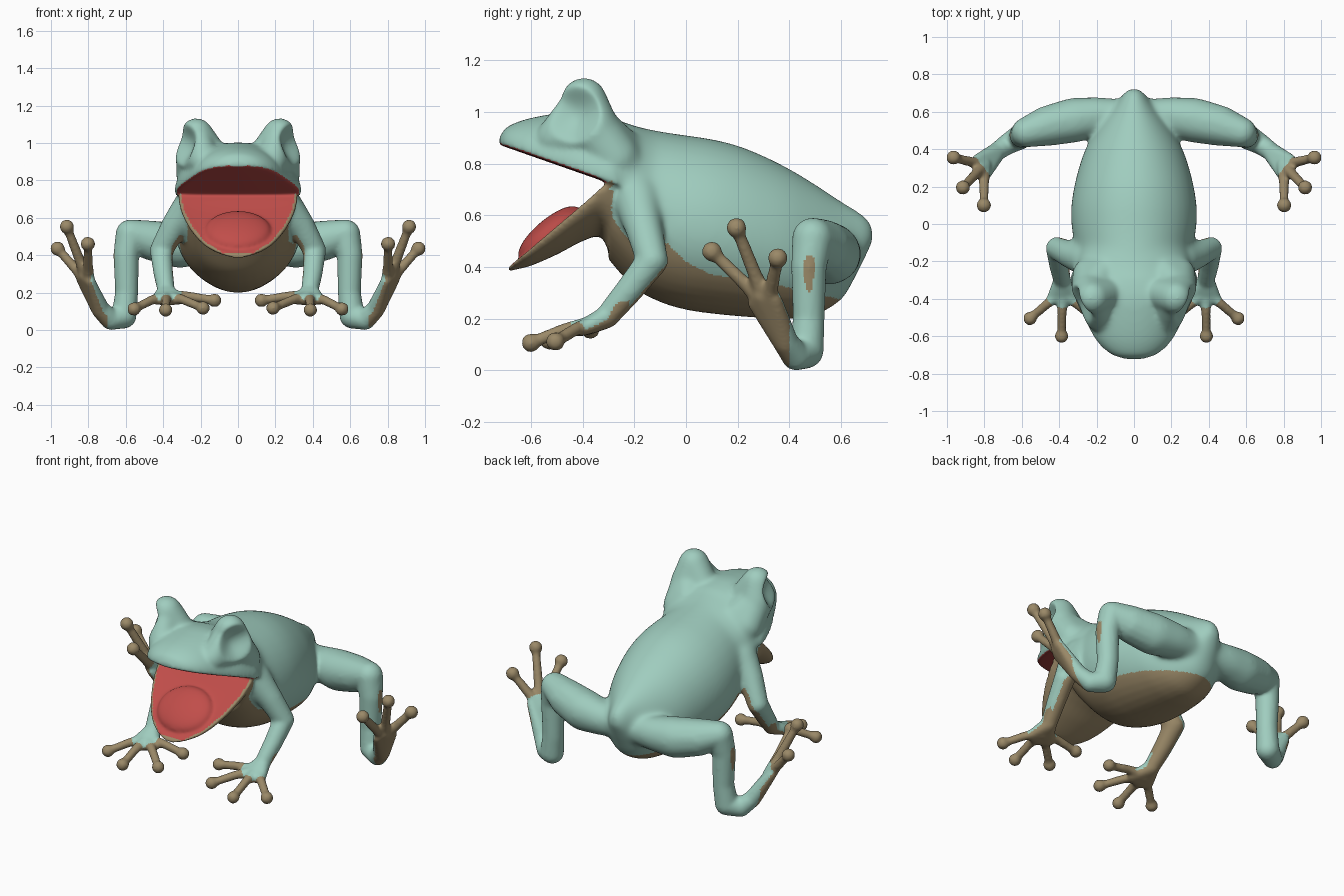
import bpy, bmesh, math
from mathutils import Vector, Matrix

if "Cube" in bpy.data.objects:
    bpy.data.objects.remove(bpy.data.objects["Cube"])

def material(name, rgb):
    m = bpy.data.materials.new(name)
    m.diffuse_color = (*rgb, 1)
    m.use_nodes = True
    m.node_tree.nodes["Principled BSDF"].inputs["Base Color"].default_value = m.diffuse_color
    return m

TEAL = material("teal skin", (0.35, 0.61, 0.52))
TAN = material("tan underside", (0.325, 0.25, 0.138))
RED = material("red mouth", (0.53, 0.075, 0.068))

def lip(y):      # height of the upper lip line
    return 0.72 - (y + 0.28) * 0.35

def jaw(y):      # height of the lower lip line
    return 0.74 + (y + 0.29) * 0.846

def interp(pts, y):
    for (a, u), (b, v) in zip(pts, pts[1:]):
        if y <= b:
            return u + (v - u) * max(0, (y - a) / (b - a))
    return pts[-1][1]

def loft(bm, secs, n=40, steps=6):
    """Skin of half-ellipse sections (y, half width, centre z, up, down), smoothed along y."""
    fine = []
    for i in range(len(secs) - 1):
        p0, p1, p2, p3 = (Vector(secs[min(max(i + k, 0), len(secs) - 1)]) for k in (-1, 0, 1, 2))
        for k in range(steps):
            t = k / steps
            fine.append(0.5 * (2 * p1 + (p2 - p0) * t + (2 * p0 - 5 * p1 + 4 * p2 - p3) * t * t
                               + (3 * p1 - p0 - 3 * p2 + p3) * t ** 3))
    fine.append(Vector(secs[-1]))
    rings = []
    for y, w, zc, up, dn in fine:
        ring = []
        for i in range(n):
            s, c = math.sin(math.tau * i / n), math.cos(math.tau * i / n)
            ring.append(bm.verts.new((w * c, y, zc + (up if s > 0 else dn) * s)))
        rings.append(ring)
    for a, b in zip(rings, rings[1:]):
        for i in range(n):
            bm.faces.new((a[i], a[(i + 1) % n], b[(i + 1) % n], b[i]))
    bm.faces.new(rings[0])
    bm.faces.new(rings[-1][::-1])

def hull(bm, balls, n=110):
    """Convex hull around balls (x, y, z, r), on both sides of the body."""
    for side in (1, -1):
        vs = []
        for x, y, z, r in balls:
            for i in range(n):
                h = 1 - 2 * (i + 0.5) / n
                a, q = i * 2.39996, math.sqrt(1 - h * h)
                vs.append(bm.verts.new((side * (x + r * q * math.cos(a)), y + r * q * math.sin(a), z + r * h)))
        res = bmesh.ops.convex_hull(bm, input=vs)
        junk = {g for k in ("geom_interior", "geom_unused") for g in res[k]
                if isinstance(g, bmesh.types.BMVert)}
        bmesh.ops.delete(bm, geom=list(junk), context='VERTS')

def limb(bm, balls):
    for a, b in zip(balls, balls[1:]):
        hull(bm, (a, b))

bm = bmesh.new()

# Body: (y, half width, top, bottom)
loft(bm, [(y, w, (t + b) / 2 - 0.02, (t - b) / 2 + 0.02, (t - b) / 2 - 0.02) for y, w, t, b in (
    (-.30, .28, .96, .43), (-.2, .30, .945, .32), (-.1, .32, .925, .265), (0, .335, .91, .235),
    (.1, .335, .895, .22), (.2, .32, .87, .21), (.3, .295, .83, .203), (.4, .26, .78, .20),
    (.5, .205, .72, .215), (.6, .135, .655, .275), (.66, .085, .62, .37), (.70, .055, .59, .45),
    (.724, .025, .555, .50))])

# Upper head: (y, half width, top)
loft(bm, [(y, w, lip(y) + .004, t - lip(y) - .004, .006) for y, w, t in (
    (-.722, .05, .90), (-.70, .115, .935), (-.66, .17, .958), (-.6, .217, .977), (-.5, .268, .995),
    (-.4, .315, 1.003), (-.3, .34, .985), (-.24, .325, .96), (-.14, .295, .93), (-.04, .25, .90))])

# Lower jaw: (y, half width, bottom)
JAW = ((-.69, .04, .388), (-.665, .105, .389), (-.6, .192, .405), (-.5, .262, .448),
       (-.4, .305, .50), (-.33, .318, .515), (-.29, .315, .44), (-.24, .29, .38))
jaw_width = [(y, w) for y, w, b in JAW]
loft(bm, [(y, w, jaw(y), -.006 if y < -.61 or y > -.35 else -.014, max(jaw(y) - b, .02))
          for y, w, b in JAW])

# Tongue lying on the lower jaw
bmesh.ops.create_uvsphere(bm, u_segments=40, v_segments=24, radius=1,
    matrix=Matrix.Translation((0, -.53, .532)) @ Matrix.Rotation(math.atan(.846), 4, 'X')
    @ Matrix.Diagonal((.175, .15, .052, 1)))

# Eye bumps, tied back to the head
hull(bm, [(.222, -.395, 1.045, .09), (.235, -.365, .94, .105), (.13, -.37, .92, .085)])
hull(bm, [(.222, -.395, 1.04, .08), (.235, -.365, .93, .10), (.18, -.50, .90, .08)])
hull(bm, [(.235, -.365, .94, .10), (.235, -.27, .82, .095), (.16, -.25, .86, .08)])

# Front legs
ARM = [(.25, -.19, .67, .095), (.335, -.165, .56, .075), (.41, -.13, .425, .062),
       (.40, -.22, .31, .054), (.385, -.30, .215, .047)]
limb(bm, ARM)
HAND = (.383, -.36, .178)
hull(bm, [(.385, -.30, .21, .045), (.44, -.395, .162, .027), (.385, -.42, .158, .027), (.31, -.39, .162, .027)])
for tip in ((.556, -.505, .112), (.387, -.60, .107), (.187, -.53, .117), (.125, -.37, .158)):
    base, end = Vector(HAND), Vector(tip)
    mid = base.lerp(end, .45) + Vector((0, 0, .012))
    limb(bm, [(*base, .036), (*mid, .026), (*end, .024)])
    hull(bm, [(*end, .038)])

# Hind legs
limb(bm, [(.08, .58, .45, .09), (.2, .575, .45, .105), (.32, .555, .452, .122), (.46, .525, .478, .108),
          (.575, .49, .512, .08), (.598, .475, .40, .069), (.595, .475, .2, .062), (.61, .465, .075, .068),
          (.68, .425, .055, .056), (.735, .385, .11, .05)])
FOOT = (.80, .315, .25)
hull(bm, [(.735, .385, .11, .05), (.84, .345, .275, .028), (.825, .285, .29, .028), (.79, .265, .26, .028)])
for tip in ((.965, .355, .435), (.915, .195, .552), (.803, .10, .46)):
    base, end = Vector(FOOT), Vector(tip)
    limb(bm, [(*base, .038), (*base.lerp(end, .4), .028), (*end, .024)])
    hull(bm, [(*end, .04)])

# Fuse everything into one skin
def baked(ob):
    me = bpy.data.meshes.new_from_object(ob.evaluated_get(bpy.context.evaluated_depsgraph_get()))
    ob.modifiers.clear()
    ob.data = me
    return me

mesh = bpy.data.meshes.new("frog_skin")
bm.to_mesh(mesh)
bm.free()
frog = bpy.data.objects.new("frog_skin", mesh)
bpy.context.collection.objects.link(frog)
rm = frog.modifiers.new("fuse", 'REMESH')
rm.mode, rm.voxel_size = 'VOXEL', 0.009
sm = frog.modifiers.new("soften", 'SMOOTH')
sm.factor, sm.iterations = 0.5, 12
skin = baked(frog)

# Eye sockets: dished hollows facing outwards and forwards
for v in skin.vertices:
    s = 1 if v.co.x > 0 else -1
    d = (v.co - Vector((s * .31, -.44, .995))).length
    if d < .115:
        v.co -= Vector((s * .8, -.6, 0)) * .065 * (1 - (d / .115) ** 2) ** 1.2

# Extra softening of the neck, shoulders, hips and brow
group = frog.vertex_groups.new(name="blend")
for v in skin.vertices:
    x, y, z = abs(v.co.x), v.co.y, v.co.z
    w = min(1, max(0, (y + .27) / .08)) * min(1, max(0, (.42 - x) / .08)) * min(1, max(0, (z - .28) / .1))
    brow = 0.6 * min(1, max(0, (z - lip(y) - .07) / .08)) if y < -.1 and z > .75 else 0
    if max(w, brow) > 0:
        group.add([v.index], max(w, brow), 'REPLACE')
sm = frog.modifiers.new("blend", 'SMOOTH')
sm.factor, sm.iterations, sm.vertex_group = 0.5, 50, "blend"
skin = baked(frog)

# Colour rules
BELLY = [(-.28, .70), (-.23, .54), (-.07, .49), (0, .42), (.1, .37), (.25, .35), (.4, .32), (.62, .27)]

def near_arm(p):
    for a, b in zip(ARM, ARM[1:]):
        u, v = Vector(a[:3]), Vector(b[:3])
        t = min(1, max(0, (p - u).dot(v - u) / (v - u).length_squared))
        if (p - u.lerp(v, t)).length < a[3] + .012:
            return True
    return False

def colour(c, n):
    p = Vector((abs(c.x), c.y, c.z))
    m = Vector((n.x if c.x > 0 else -n.x, n.y, n.z))
    x, y, z = p
    if -.42 < y < -.2 and abs(z - .738) < .05 and x < .30 and m.y < -.25:  # back of the mouth
        return 2
    if y < -.28 and z > jaw(y) - .03 and z > .38:                       # mouth
        if z < (lip(y) + jaw(y)) / 2:
            return 2 if x < interp(jaw_width, y) - .016 and m.z > -.1 and y > -.672 else 1
        return 2 if z < lip(y) + .05 and m.z < -.45 and x < .325 else 0
    if x > .66 and y > 0:                                               # hind foot
        toes = z > .28 and (p - Vector((.78, .33, .21))).length > .125
        sole = x > .70 and y < .40 and m.dot(Vector((.8, -.2, -.5))) > .1
        return 1 if toes or sole else 0
    if y < -.22 and z < .27:                                            # front foot
        fingers = (p - Vector(HAND)).length > .09 and y < -.33
        return 1 if fingers or m.z < -.1 else 0
    if near_arm(p) and x > .27:                                         # front leg
        return 1 if z < .58 and m.dot(Vector((-.6, .4, -.65))) > .3 else 0
    if x > .25 and y > .36:                                             # thigh and shin
        return 0
    if y < -.28:                                                        # throat
        return 1 if z < .70 else 0
    return 1 if z < interp(BELLY, y) and y < .64 else 0

for mat in (TEAL, TAN, RED):
    skin.materials.append(mat)
for f in skin.polygons:
    f.use_smooth = True
    f.material_index = colour(f.center, f.normal)
